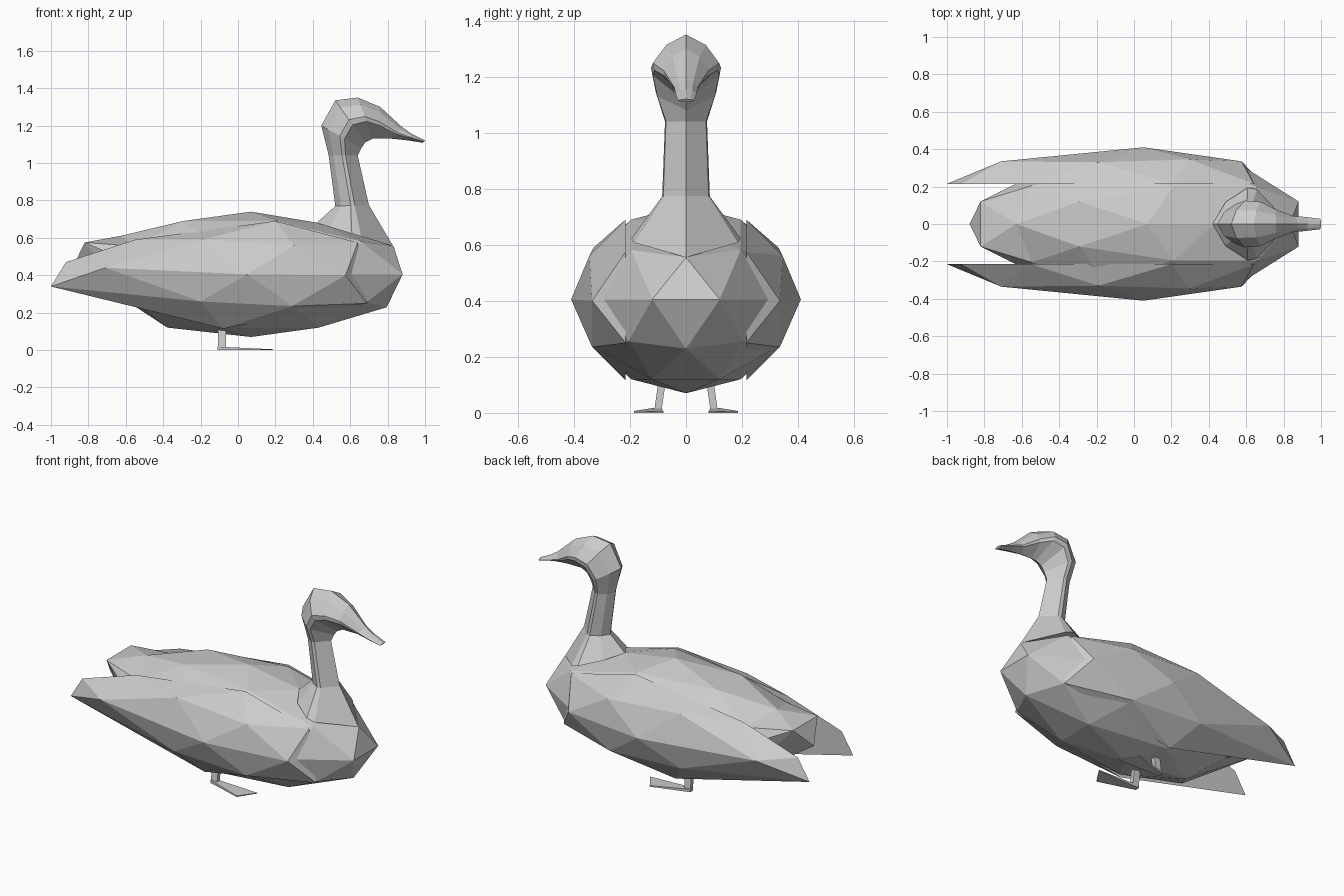
import bpy, bmesh, math
from mathutils import Vector

if "Cube" in bpy.data.objects:
    bpy.data.objects.remove(bpy.data.objects["Cube"])

grey = bpy.data.materials.new("plain grey")
grey.diffuse_color = (0.6, 0.6, 0.6, 1)
grey.use_nodes = True
grey.node_tree.nodes["Principled BSDF"].inputs["Base Color"].default_value = grey.diffuse_color


def finish(bm, name):
    bmesh.ops.recalc_face_normals(bm, faces=bm.faces)
    me = bpy.data.meshes.new(name)
    bm.to_mesh(me)
    bm.free()
    me.materials.append(grey)
    ob = bpy.data.objects.new(name, me)
    bpy.context.collection.objects.link(ob)
    return ob


def mesh_part(name, verts, faces, side=1):
    bm = bmesh.new()
    vs = [bm.verts.new((x, y * side, z)) for x, y, z in verts]
    for f in faces:
        bm.faces.new([vs[i] for i in f])
    return finish(bm, name)


# Body: stretched icosphere with a raised tail and a hollow behind the neck
bm = bmesh.new()
bmesh.ops.create_icosphere(bm, subdivisions=2, radius=1)
for v in bm.verts:
    x, y, z = v.co
    v.co = (0.07 + 0.852 * x, 0.39 * y, 0.405 + 0.335 * z)
    if x < -0.9 and abs(z) < 0.1:            # tail corners
        v.co.x, v.co.z = -0.82, 0.575
    elif x < -0.85 and z < -0.4:             # tail tip
        v.co.x, v.co.z = -0.88, 0.45
    elif x < -0.8 and z > 0.5:               # tail ridge
        v.co.x, v.co.z = -0.63, 0.61
    elif x > 0.5 and z > 0.8:                # back of neck root
        v.co.x, v.co.z = 0.43, 0.68
finish(bm, "body")

# Neck, head and beak: one loft; rows are back point, front point, half width
rows = [((0.42, 0.68), (0.83, 0.555), 0.195),
        ((0.52, 0.77), (0.70, 0.775), 0.085),
        ((0.485, 1.04), (0.64, 1.04), 0.075),
        ((0.445, 1.20), (0.66, 1.08), 0.108),
        ((0.52, 1.335), (0.68, 1.11), 0.125),
        ((0.64, 1.35), (0.72, 1.13), 0.118),
        ((0.76, 1.30), (0.75, 1.13), 0.080),
        ((0.88, 1.19), (0.82, 1.13), 0.042),
        ((0.93, 1.155), (0.90, 1.122), 0.038),
        ((1.0, 1.12), (0.99, 1.108), 0.028)]
section = [(0, 0), (0.17, 0.6), (0.46, 1), (0.58, 0.95), (1, 0),
           (0.58, -0.95), (0.46, -1), (0.17, -0.6)]
verts, faces = [], []
n = len(section)
for r, (back, front, w) in enumerate(rows):
    for t, s in section:
        verts.append((back[0] + (front[0] - back[0]) * t, s * w,
                      back[1] + (front[1] - back[1]) * t))
    if r:
        for i in range(n):
            j = (i + 1) % n
            faces.append(((r - 1) * n + i, (r - 1) * n + j, r * n + j, r * n + i))
faces += [tuple(range(n)), tuple(range(len(verts) - n, len(verts)))]
mesh_part("neck_and_head", verts, faces)

# Wings: faceted shells with a flat inner wall
W = dict(A=(0.64, 0.215, 0.575), B=(0.20, 0.215, 0.69), M=(-0.55, 0.215, 0.59),
         C=(-0.92, 0.215, 0.47), T=(-1.0, 0.215, 0.34), L=(-0.08, 0.215, 0.115),
         I=(0.69, 0.215, 0.25), D=(0.30, 0.345, 0.56), E=(-0.19, 0.33, 0.59),
         F=(0.575, 0.335, 0.40), G=(0.05, 0.41, 0.405), H=(-0.71, 0.335, 0.44),
         J=(0.29, 0.335, 0.235), K=(-0.20, 0.345, 0.26))
wing_faces = ("BDA BED BME MCH MHE CTH ADF DGF DEG EHG FJI FGJ GKJ GHK "
              "HTK TLK KLJ JLI AFI ABMCTLI").split()
keys = list(W)

# Legs and webbed feet
leg_rings = [(0.083, 0.13), (0.10, 0.01)]
for label, side in (("left", 1), ("right", -1)):
    mesh_part(label + "_wing", list(W.values()),
              [[keys.index(c) for c in f] for f in wing_faces], side)
    leg = [(x, y + d, z) for y, z in leg_rings
           for x, d in ((-0.108, -0.013), (-0.065, -0.013), (-0.065, 0.013), (-0.108, 0.013))]
    mesh_part(label + "_leg", leg,
              [(0, 1, 2, 3), (4, 5, 6, 7)] +
              [(i, (i + 1) % 4, (i + 1) % 4 + 4, i + 4) for i in range(4)], side)
    foot = [(-0.11, 0.088, 0), (-0.11, 0.115, 0), (0.12, 0.185, 0), (0.19, 0.08, 0),
            (-0.11, 0.088, 0.018), (-0.11, 0.115, 0.018), (0.12, 0.185, 0.007), (0.19, 0.08, 0.004)]
    mesh_part(label + "_foot", foot,
              [(0, 1, 2, 3), (4, 5, 6, 7)] +
              [(i, (i + 1) % 4, (i + 1) % 4 + 4, i + 4) for i in range(4)], side)
